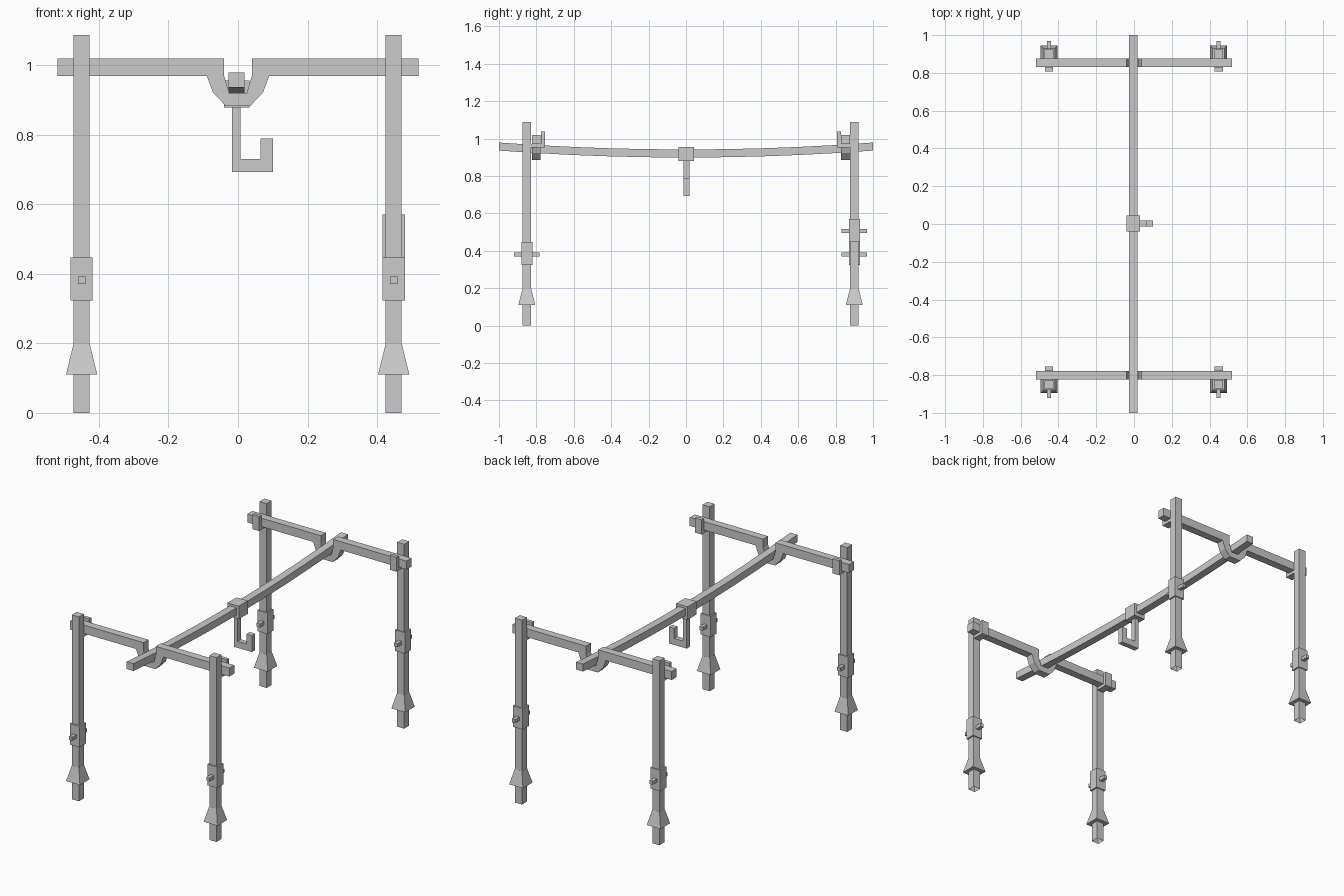
import bpy, bmesh

if "Cube" in bpy.data.objects:
    bpy.data.objects.remove(bpy.data.objects["Cube"])


def finish(name, bm):
    bmesh.ops.recalc_face_normals(bm, faces=bm.faces)
    me = bpy.data.meshes.new(name)
    bm.to_mesh(me)
    bm.free()
    ob = bpy.data.objects.new(name, me)
    bpy.context.collection.objects.link(ob)
    return ob


def loft(name, rings, caps=(True, True)):
    """Skin matching rings of points, optionally capping each end."""
    bm = bmesh.new()
    vs = [[bm.verts.new(p) for p in r] for r in rings]
    n = len(rings[0])
    for a, b in zip(vs, vs[1:]):
        for i in range(n):
            j = (i + 1) % n
            bm.faces.new((a[i], a[j], b[j], b[i]))
    if caps[0]:
        bm.faces.new(vs[0])
    if caps[1]:
        bm.faces.new(vs[-1])
    return finish(name, bm)


def rect(cx, cy, z, w, d):
    w, d = w / 2, d / 2
    return [(cx - w, cy - d, z), (cx + w, cy - d, z),
            (cx + w, cy + d, z), (cx - w, cy + d, z)]


def box(name, cx, cy, z0, z1, w, d, caps=(True, True)):
    return loft(name, [rect(cx, cy, z0, w, d), rect(cx, cy, z1, w, d)], caps)


def plate_xz(name, pts, y0, y1):
    return loft(name, [[(x, y, z) for x, z in pts] for y in (y0, y1)])


def plate_yz(name, pts, x0, x1):
    return loft(name, [[(x, y, z) for y, z in pts] for x in (x0, x1)])


# Crossbar outline with the dropped cradle in the middle
half = [(0.52, 1.02), (0.52, 0.97), (0.09, 0.97), (0.072, 0.922), (0.037, 0.885)]
inner = [(0.025, 0.92), (0.04, 0.97), (0.04, 1.02)]
right = inner + half
bar = right + [(-x, z) for x, z in reversed(right)]

for side, post_y, bar_y, s in (("front", -0.851, -0.80, 1), ("rear", 0.90, 0.853, -1)):
    plate_xz(side + "_crossbar", bar, bar_y - 0.023, bar_y + 0.023)
    for lr, x in (("left", -0.45), ("right", 0.448)):
        n = f"{side}_{lr}_"
        # Hollow-bottomed post and flared foot
        box(n + "post", x, post_y, 0, 1.088, 0.046, 0.046, (False, True))
        loft(n + "foot_flare", [rect(x, post_y, 0.11, 0.09, 0.09),
                                rect(x, post_y, 0.198, 0.047, 0.047)])
        # Height sleeve with locking pin (one sleeve sits higher)
        z = 0.509 if n == "rear_right_" else 0.385
        box(n + "sleeve", x, post_y, z - 0.062, z + 0.062, 0.064, 0.058)
        box(n + "pin", x, post_y, z - 0.014, z + 0.007, 0.021, 0.138)
        # Bracket that holds the crossbar
        p, b = post_y + s * 0.02, bar_y + s * 0.024
        e = b + s * 0.021
        plate_yz(n + "bracket", [(p, 0.952), (e, 0.952), (e, 1.038),
                                 (b, 1.038), (b, 0.97), (p, 0.97)],
                 x - 0.022, x + 0.022)

# Sagging ridge beam
rings = []
for i in range(11):
    y = -1 + i * 0.2
    z = 0.899 + 0.037 * y * y
    rings.append([(-0.027, y, z), (0.018, y, z),
                  (0.018, y, z + 0.043), (-0.027, y, z + 0.043)])
loft("ridge_beam", rings)

# Collar and hanging hook
box("hook_collar", -0.004, 0.002, 0.879, 0.956, 0.074, 0.084)
plate_xz("hanging_hook", [(-0.017, 0.885), (-0.017, 0.693), (0.10, 0.693),
                          (0.10, 0.79), (0.065, 0.79), (0.065, 0.731),
                          (0.007, 0.731), (0.007, 0.885)], -0.013, 0.018)
